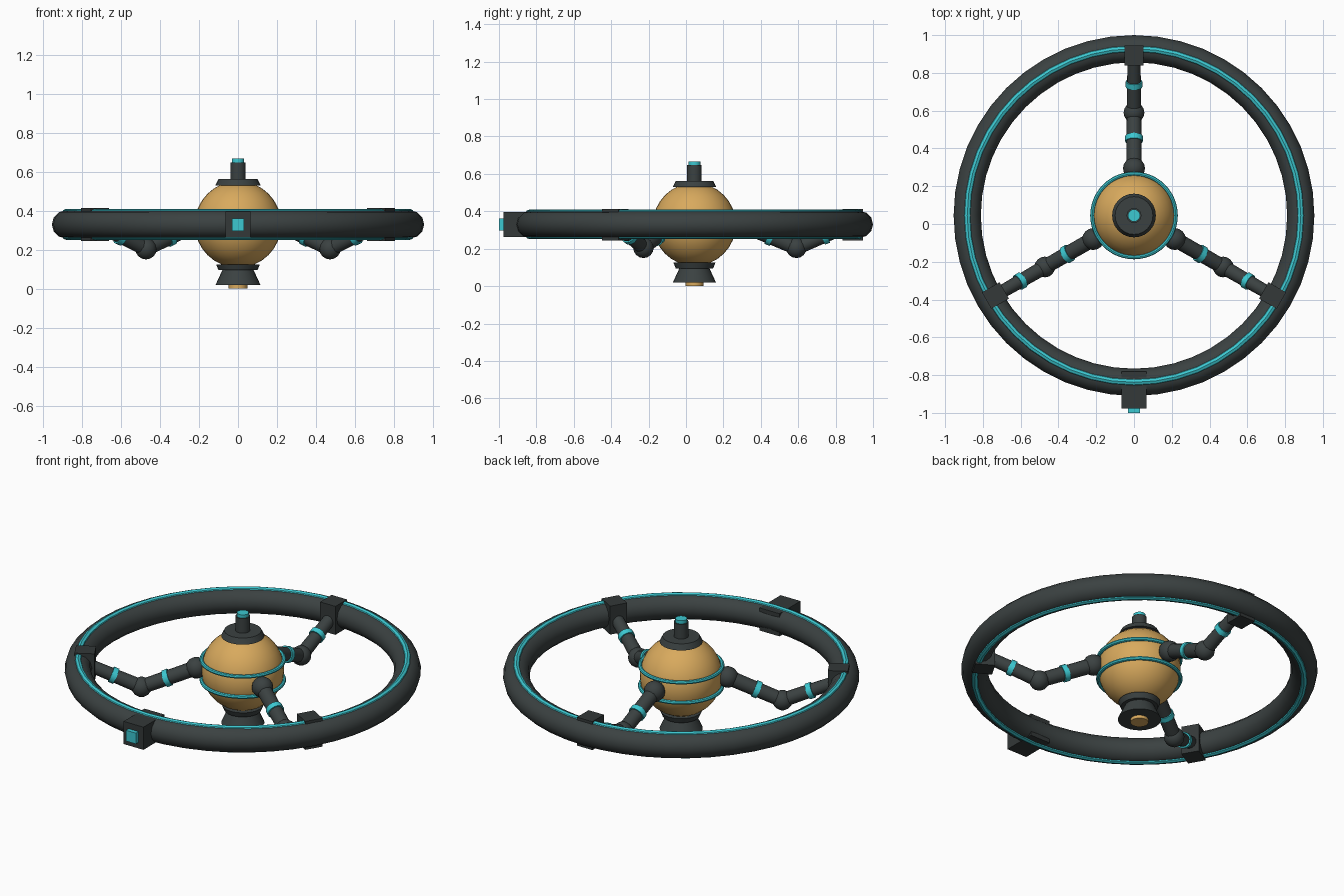
import bpy, math
from mathutils import Vector, Matrix

if "Cube" in bpy.data.objects:
    bpy.data.objects.remove(bpy.data.objects["Cube"])

HUB = Vector((0, 0.045, 0.33))


def material(name, rgb):
    m = bpy.data.materials.new(name)
    m.use_nodes = True
    m.diffuse_color = (*rgb, 1)
    m.node_tree.nodes["Principled BSDF"].inputs["Base Color"].default_value = (*rgb, 1)
    return m


DARK = material("dark grey", (0.043, 0.053, 0.053))
BLOCK = material("block grey", (0.033, 0.040, 0.040))
GOLD = material("warm gold", (0.69, 0.40, 0.11))
CYAN = material("bright cyan", (0.045, 0.58, 0.64))


def finish(name, mat, smooth=True):
    ob = bpy.context.object
    ob.name = name
    ob.data.materials.append(mat)
    if smooth:
        bpy.ops.object.shade_smooth_by_angle(angle=math.radians(35))
    return ob


def torus(name, mat, centre, major, minor, sides=12, steps=48):
    bpy.ops.mesh.primitive_torus_add(location=centre, major_radius=major, minor_radius=minor,
                                     major_segments=steps, minor_segments=sides)
    return finish(name, mat)


def ball(name, mat, centre, r, segments=16):
    bpy.ops.mesh.primitive_uv_sphere_add(location=centre, radius=r, segments=segments,
                                         ring_count=segments // 2)
    return finish(name, mat)


def rod(name, mat, a, b, r1, r2, sides=16):
    """Tapered cylinder from a to b."""
    a, b = Vector(a), Vector(b)
    bpy.ops.mesh.primitive_cone_add(vertices=sides, radius1=r1, radius2=r2,
                                    depth=(b - a).length, location=(a + b) / 2,
                                    rotation=(b - a).to_track_quat('Z', 'Y').to_euler())
    return finish(name, mat)


def box(name, mat, centre, size, turn=0):
    bpy.ops.mesh.primitive_cube_add(size=1, location=centre, rotation=(0, 0, turn))
    bpy.context.object.scale = size
    bpy.ops.object.transform_apply(location=False, rotation=False, scale=True)
    return finish(name, mat, False)


def upright(name, mat, z1, z2, r1, r2):
    return rod(name, mat, (0, HUB.y, z1), (0, HUB.y, z2), r1, r2, 24)


# Outer ring with light strips above and below
torus("outer_ring", DARK, HUB, 0.883, 0.072)
for label, s in (("upper", 1), ("lower", -1)):
    offset = Vector((0, 0, s * 0.06))
    torus(label + "_ring_light", CYAN, HUB + offset, 0.883, 0.019, 8)
    torus(label + "_core_band", CYAN, HUB + offset, 0.221, 0.011, 8)

# Core sphere
ball("core_sphere", GOLD, HUB, 0.222, 32)

# Antenna on top
upright("top_cap", DARK, 0.53, 0.562, 0.116, 0.1)
upright("antenna_stem", DARK, 0.55, 0.648, 0.039, 0.039)
upright("antenna_tip", CYAN, 0.64, 0.667, 0.032, 0.032)

# Thruster underneath
upright("bottom_cap", DARK, 0.095, 0.125, 0.1, 0.112)
upright("thruster_cone", DARK, 0.018, 0.1, 0.116, 0.078)
upright("thruster_core", GOLD, 0, 0.03, 0.048, 0.048)

# Three jointed arms
for i in range(3):
    angle = math.radians(90 + 120 * i)
    spin = Matrix.Rotation(angle, 3, 'Z')

    def at(r, z):
        return HUB + spin @ Vector((r, 0, z))

    shoulder, elbow, wrist = at(0.25, 0), at(0.545, -0.125), at(0.845, 0)
    tag = f"_{i + 1}"
    ball("shoulder_joint" + tag, DARK, shoulder, 0.058)
    ball("elbow_joint" + tag, DARK, elbow, 0.055)
    rod("upper_arm" + tag, DARK, shoulder, elbow, 0.041, 0.039)
    rod("forearm" + tag, DARK, elbow, wrist, 0.039, 0.034)
    for part, a, b, t, r in (("upper_arm_band", shoulder, elbow, 0.53, 0.047),
                             ("forearm_band", elbow, wrist, 0.5, 0.044)):
        mid, half = a.lerp(b, t), (b - a).normalized() * 0.015
        rod(part + tag, CYAN, mid - half, mid + half, r, r)
    box("ring_clamp" + tag, BLOCK, at(0.847, -0.001), (0.108, 0.1, 0.168), angle)

# Sensor block on the front of the ring
box("sensor_block", BLOCK, (0, -0.878, 0.329), (0.13, 0.196, 0.134))
box("sensor_lens", CYAN, (0, -0.985, 0.329), (0.064, 0.03, 0.064))
